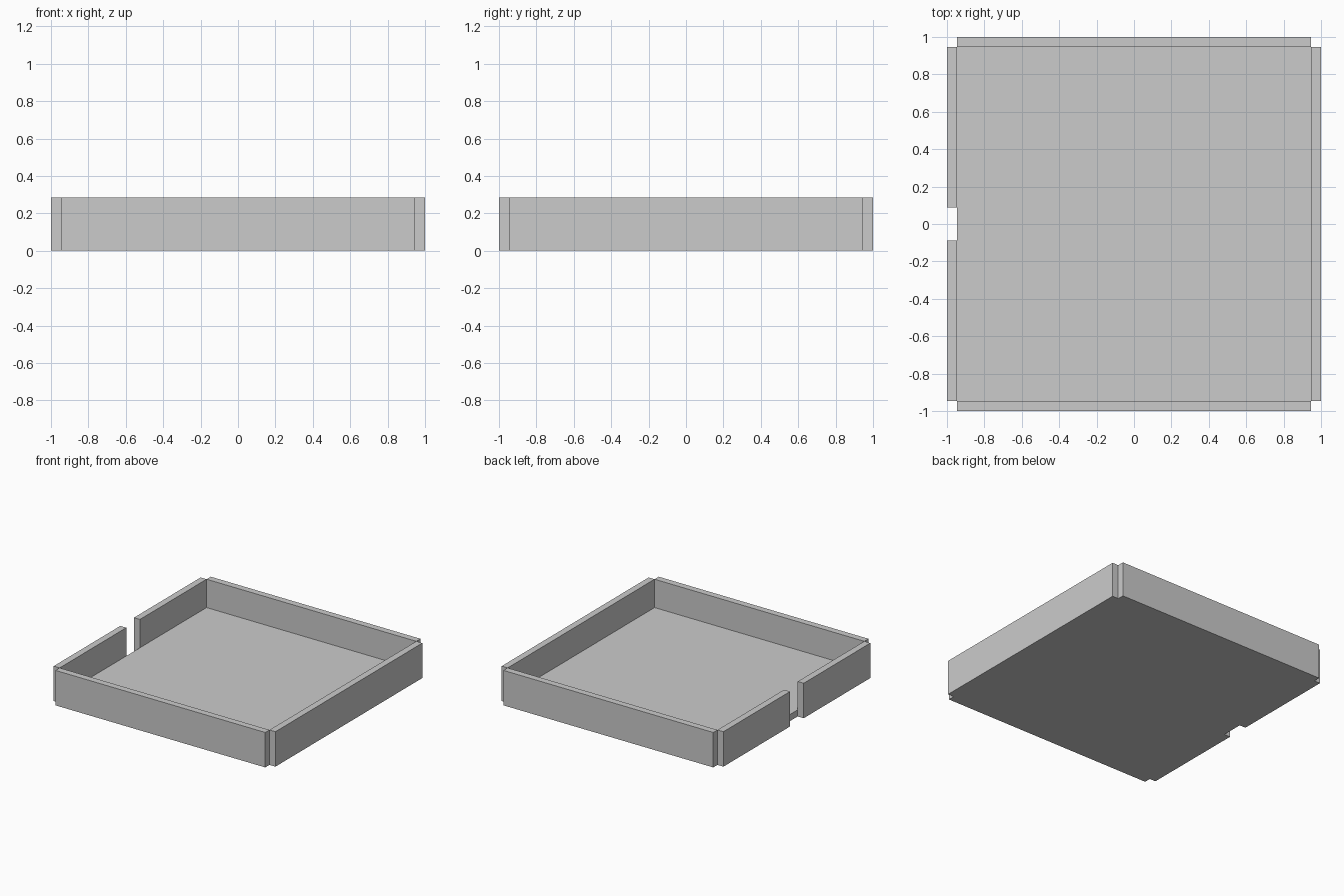
import bpy

if "Cube" in bpy.data.objects:
    bpy.data.objects.remove(bpy.data.objects["Cube"])

T = 0.054           # board thickness
IN = 1 - T          # inner edge of the walls
H = 0.285           # wall height
GAP = 0.088         # half width of the opening


def box(name, x0, x1, y0, y1, z0, z1):
    bpy.ops.mesh.primitive_cube_add(
        size=1, location=((x0 + x1) / 2, (y0 + y1) / 2, (z0 + z1) / 2))
    ob = bpy.context.object
    ob.name = name
    ob.scale = (x1 - x0, y1 - y0, z1 - z0)
    bpy.ops.object.transform_apply(location=False, rotation=False, scale=True)
    return ob


# Floor slab
box("floor", -IN, IN, -IN, IN, 0, T)

# Full walls, leaving open notches at the corners
box("front_wall", -IN, IN, -1, -IN, 0, H)
box("back_wall", -IN, IN, IN, 1, 0, H)
box("right_wall", IN, 1, -IN, IN, 0, H)

# Left wall in two halves with an opening between them
box("left_wall_front", -1, -IN, -IN, -GAP, 0, H)
box("left_wall_back", -1, -IN, GAP, IN, 0, H)
